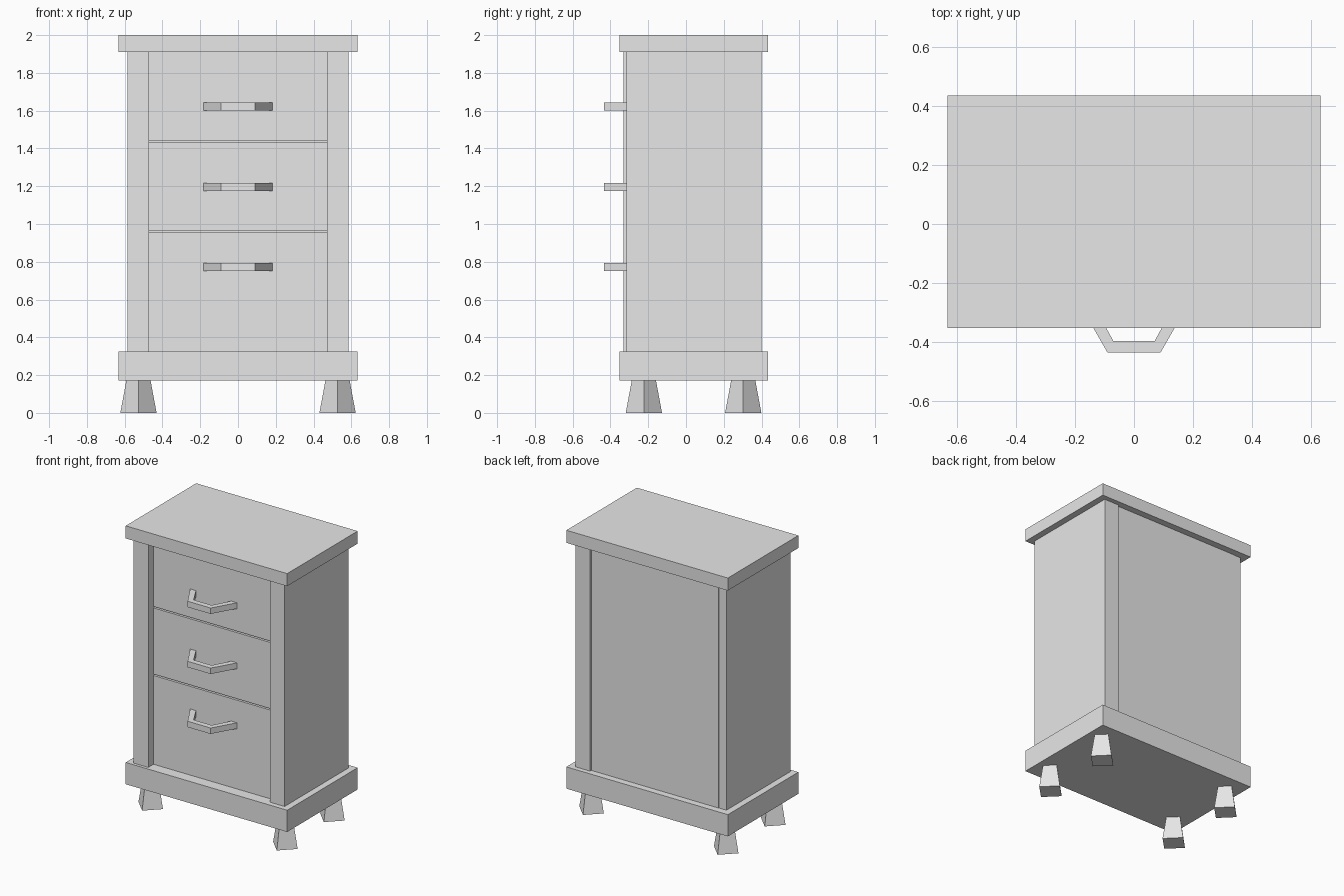
import bpy
import bmesh
from mathutils import Matrix

cube = bpy.data.objects.get("Cube")
if cube:
    bpy.data.objects.remove(cube, do_unlink=True)

grey = bpy.data.materials.new("plain_grey")
grey.use_nodes = True
grey.diffuse_color = (0.8, 0.8, 0.8, 1)
grey.node_tree.nodes["Principled BSDF"].inputs["Base Color"].default_value = grey.diffuse_color


def finish(name, bm):
    bmesh.ops.recalc_face_normals(bm, faces=bm.faces)
    mesh = bpy.data.meshes.new(name)
    bm.to_mesh(mesh)
    bm.free()
    mesh.materials.append(grey)
    obj = bpy.data.objects.new(name, mesh)
    bpy.context.collection.objects.link(obj)


def box(name, x, y, z):
    """Box from (low, high) ranges on each axis."""
    bm = bmesh.new()
    bmesh.ops.create_cube(bm, size=1)
    for v in bm.verts:
        v.co = [lo + (c + 0.5) * (hi - lo) for c, (lo, hi) in zip(v.co, (x, y, z))]
    finish(name, bm)


BASE_TOP, SLAB_BOTTOM = 0.326, 1.911
HEIGHT = (BASE_TOP, SLAB_BOTTOM)
DRAWER_FRONT = -0.273

# Plinth and top slab
box("plinth", (-0.632, 0.632), (-0.353, 0.435), (0.172, BASE_TOP))
box("top_slab", (-0.632, 0.632), (-0.353, 0.435), (SLAB_BOTTOM, 2.0))

# Side panels, one set slightly further forward
box("left_side_panel", (0.47, 0.586), (-0.316, 0.401), HEIGHT)
box("right_side_panel", (-0.586, -0.47), (-0.332, 0.385), HEIGHT)

# Inner carcass and back
box("carcass", (-0.471, 0.471), (DRAWER_FRONT + 0.02, 0.37), HEIGHT)
box("back_panel", (-0.527, 0.471), (0.36, 0.387), HEIGHT)

# Drawer fronts separated by thin gaps
for name, low, high in (("bottom", BASE_TOP, 0.954),
                        ("middle", 0.964, 1.432),
                        ("top", 1.442, SLAB_BOTTOM)):
    box(name + "_drawer_front", (-0.471, 0.471), (DRAWER_FRONT, -0.24), (low, high))

# Bent bar handles: half profile mirrored, then extruded upward
outer = [(0.183, DRAWER_FRONT), (0.09, -0.435)]
inner = [(0.07, -0.396), (0.138, DRAWER_FRONT)]
profile = outer + [(-x, y) for x, y in reversed(outer)]
profile += [(-x, y) for x, y in reversed(inner)] + inner
for name, z in (("bottom", 0.752), ("middle", 1.176), ("top", 1.601)):
    bm = bmesh.new()
    face = bm.faces.new([bm.verts.new((x, y, z)) for x, y in profile])
    grown = bmesh.ops.extrude_face_region(bm, geom=[face], use_keep_orig=True)["geom"]
    bmesh.ops.translate(bm, vec=(0, 0, 0.042),
                        verts=[g for g in grown if isinstance(g, bmesh.types.BMVert)])
    finish(name + "_handle", bm)

# Four-sided tapered feet, turned corner-forward
for side, x in (("left", 0.527), ("right", -0.527)):
    for end, y in (("front", -0.223), ("back", 0.303)):
        bm = bmesh.new()
        bmesh.ops.create_cone(bm, cap_ends=True, segments=4,
                              radius1=0.096, radius2=0.064, depth=0.172,
                              matrix=Matrix.Translation((x, y, 0.086)))
        finish(f"{end}_{side}_foot", bm)
